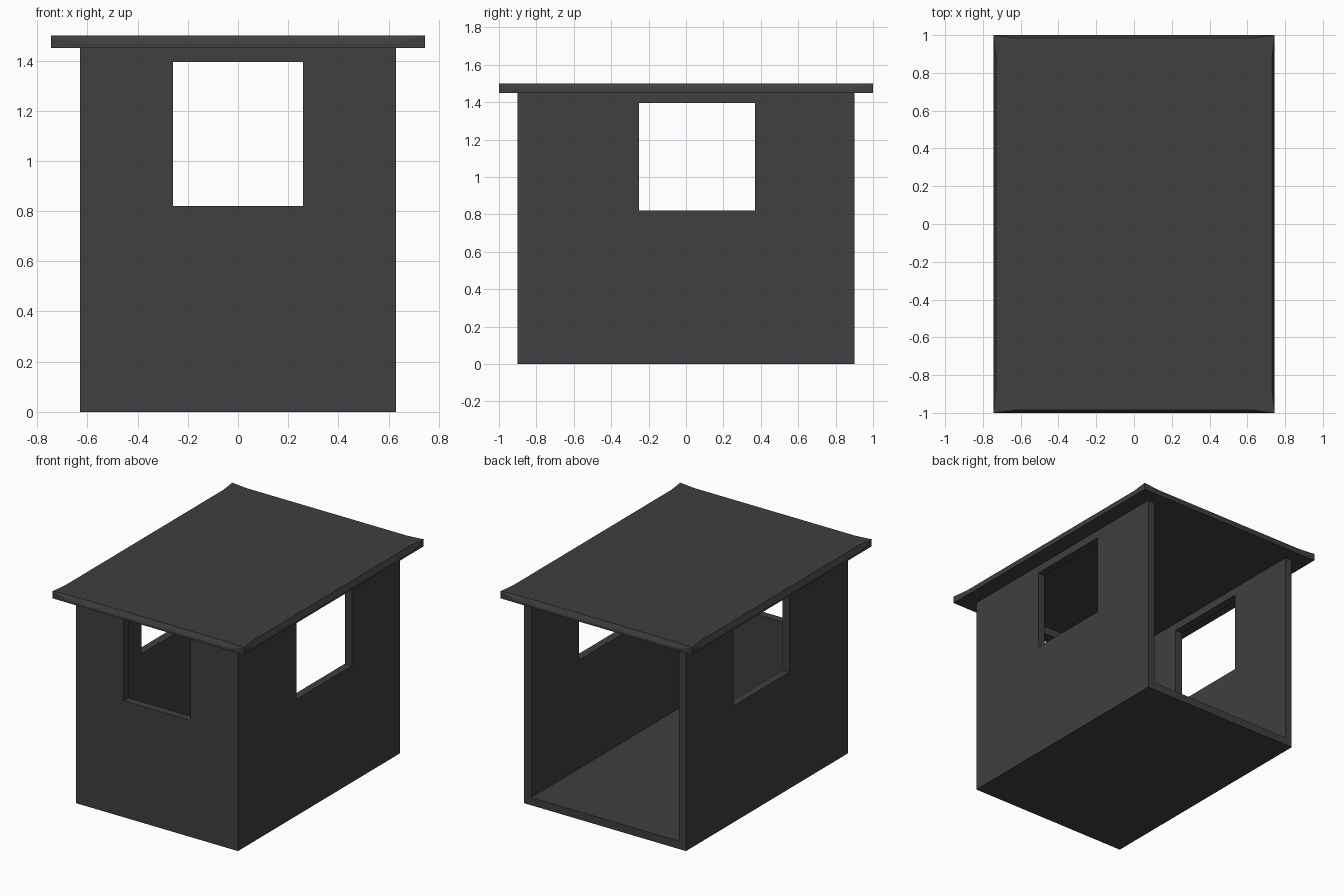
import bpy, bmesh
from mathutils import Matrix, Vector

if "Cube" in bpy.data.objects:
    bpy.data.objects.remove(bpy.data.objects["Cube"])

mat = bpy.data.materials.new("dark grey")
mat.diffuse_color = (0.05, 0.05, 0.05, 1)
mat.use_nodes = True
mat.node_tree.nodes["Principled BSDF"].inputs["Base Color"].default_value = mat.diffuse_color


def finish(name, bm):
    bmesh.ops.recalc_face_normals(bm, faces=bm.faces)
    me = bpy.data.meshes.new(name)
    bm.to_mesh(me)
    bm.free()
    ob = bpy.data.objects.new(name, me)
    me.materials.append(mat)
    bpy.context.collection.objects.link(ob)
    return ob


def box(name, lo, hi):
    bm = bmesh.new()
    lo, hi = Vector(lo), Vector(hi)
    d = hi - lo
    bmesh.ops.create_cube(bm, size=1, matrix=Matrix.Translation((lo + hi) / 2) @ Matrix.Diagonal((*d, 1)))
    return finish(name, bm)


X, Y, H, T = 0.63, 0.9, 1.45, 0.055      # shell half sizes, height, wall thickness
Z0, Z1 = 0.82, 1.395                     # window sill and head

# Booth shell: floor, front and two sides, open at the back
shell = box("booth_shell", (-X, -Y, 0), (X, Y, H))
cutters = [
    box("interior_cutter", (-X + T, -Y + T, T), (X - T, Y + 1, H + 1)),
    box("front_window_cutter", (-0.26, -Y - 0.2, Z0), (0.26, -Y + 0.2, Z1)),
    box("side_window_cutter", (-X - 0.2, -0.25, Z0), (X + 0.2, 0.37, Z1)),
]
for c in cutters:
    m = shell.modifiers.new(c.name, 'BOOLEAN')
    m.operation, m.solver, m.object = 'DIFFERENCE', 'EXACT', c
bpy.context.view_layer.update()
cut = bpy.data.meshes.new_from_object(shell.evaluated_get(bpy.context.evaluated_depsgraph_get()))
shell.modifiers.clear()
shell.data = cut
for c in cutters:
    bpy.data.objects.remove(c)

# Roof slab: upper edges eased between the corners, full height at the corners
RX, RY, RZ = 0.745, 1.0, 1.5
ease, drop, inset = 0.12, 0.033, 0.015
bm = bmesh.new()
corners = [Vector(c) for c in ((-RX, -RY, 0), (RX, -RY, 0), (RX, RY, 0), (-RX, RY, 0))]
low = [bm.verts.new(c + Vector((0, 0, H))) for c in corners]
top = [bm.verts.new(c + Vector((0, 0, RZ))) for c in corners]
rim = []
for i in range(4):
    j = (i + 1) % 4
    along = (corners[j] - corners[i]).normalized()
    inward = Vector((-along.y, along.x, 0))
    ends = (corners[i] + along * ease, corners[j] - along * ease)
    a, b = [bm.verts.new(p + Vector((0, 0, RZ - drop))) for p in ends]
    a2, b2 = [bm.verts.new(p + inward * inset + Vector((0, 0, RZ))) for p in ends]
    bm.faces.new((low[i], low[j], top[j], b, a, top[i]))
    bm.faces.new((a, b, b2, a2))
    bm.faces.new((top[i], a, a2))
    bm.faces.new((b, top[j], b2))
    rim += [top[i], a2, b2]
bm.faces.new(rim)
bm.faces.new(low[::-1])
finish("roof", bm)
